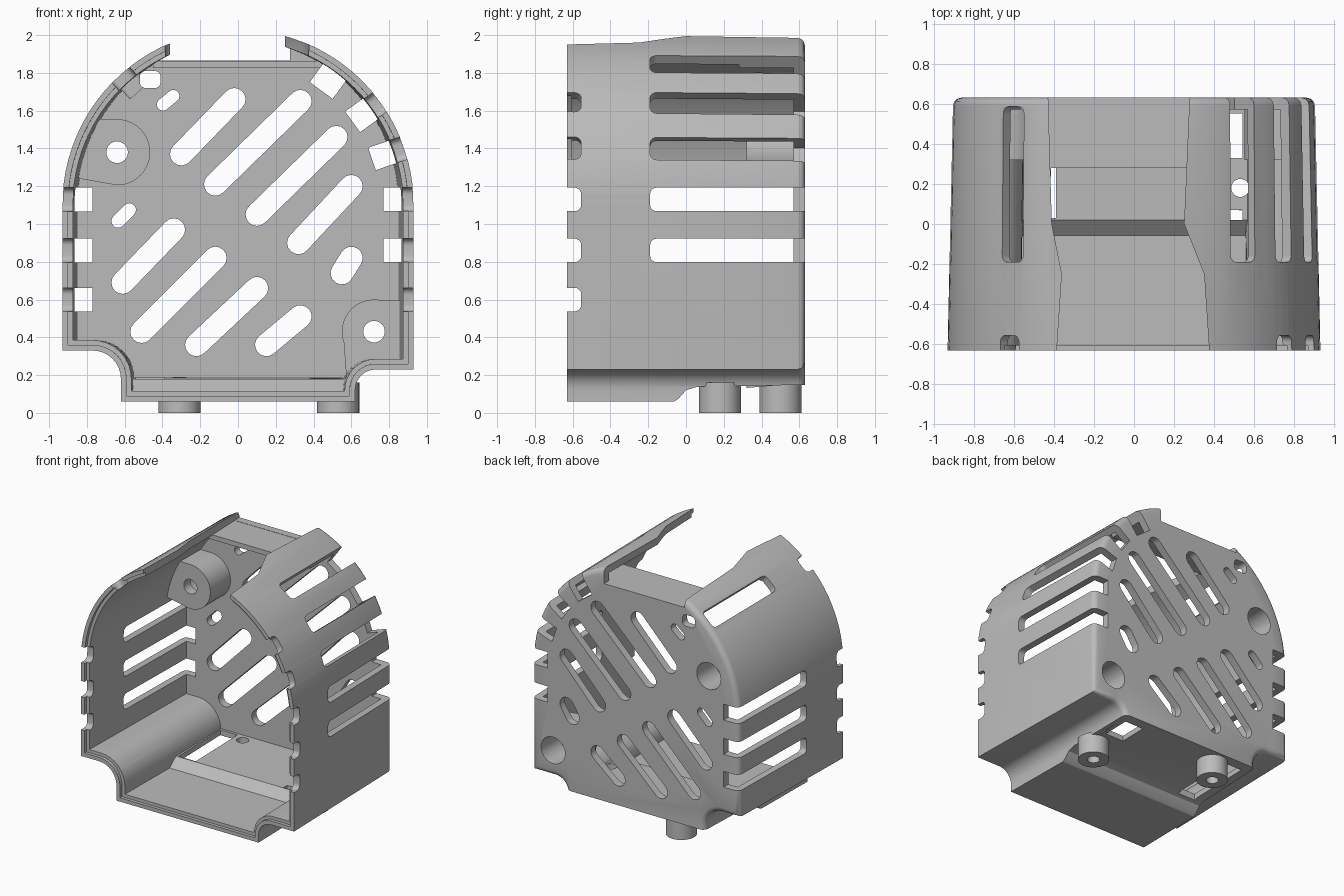
import bpy, bmesh, math
from mathutils import Matrix, Vector

if "Cube" in bpy.data.objects:
    bpy.data.objects.remove(bpy.data.objects["Cube"])

grey = bpy.data.materials.new("grey_plastic")
grey.use_nodes = True
grey.diffuse_color = (0.5, 0.5, 0.5, 1)
grey.node_tree.nodes["Principled BSDF"].inputs["Base Color"].default_value = (0.5, 0.5, 0.5, 1)

FRONT, BACK, WALL = -0.63, 0.63, 0.055
ARCH_Z, ARCH_R = 1.1, 0.93


def prism(name, pts, axis, a, b, taper=False, bevel=0, matrix=None):
    """Extrude a 2D outline along an axis from a to b."""
    def place(p, t):
        u, v = p
        if taper:
            u *= 1 - 0.03 * (t - FRONT) / (BACK - FRONT)
        return {"X": (t, u, v), "Y": (u, t, v), "Z": (u, v, t)}[axis]
    bm = bmesh.new()
    rings = [[bm.verts.new(place(p, t)) for p in pts] for t in (a, b)]
    n = len(pts)
    for i in range(n):
        j = (i + 1) % n
        bm.faces.new((rings[0][i], rings[0][j], rings[1][j], rings[1][i]))
    bm.faces.new(rings[0])
    end = bm.faces.new(rings[1])
    bmesh.ops.recalc_face_normals(bm, faces=bm.faces)
    if bevel:
        bmesh.ops.bevel(bm, geom=list(end.edges), offset=bevel, segments=3,
                        profile=0.5, affect="EDGES")
    if matrix:
        bm.transform(matrix)
    mesh = bpy.data.meshes.new(name)
    bm.to_mesh(mesh)
    bm.free()
    mesh.materials.append(grey)
    obj = bpy.data.objects.new(name, mesh)
    bpy.context.scene.collection.objects.link(obj)
    return obj


def combine(target, tool, op="DIFFERENCE", keep=False):
    """Apply a boolean and discard the tool."""
    mod = target.modifiers.new("cut", "BOOLEAN")
    mod.operation, mod.solver, mod.object = op, "EXACT", tool
    bpy.context.view_layer.objects.active = target
    bpy.ops.object.modifier_apply(modifier=mod.name)
    if not keep:
        bpy.data.objects.remove(tool)


def arc(cx, cy, r, start, end, n):
    return [(cx + r * math.cos(math.radians(start + (end - start) * i / n)),
             cy + r * math.sin(math.radians(start + (end - start) * i / n)))
            for i in range(n + 1)]


def circle(cx, cy, r, n=32):
    return arc(cx, cy, r, 0, 360 * (n - 1) / n, n - 1)


def box(x0, y0, x1, y1):
    return [(x0, y0), (x1, y0), (x1, y1), (x0, y1)]


def rounded(x0, y0, x1, y1, r):
    return (arc(x1 - r, y1 - r, r, 0, 90, 5) + arc(x0 + r, y1 - r, r, 90, 180, 5)
            + arc(x0 + r, y0 + r, r, 180, 270, 5) + arc(x1 - r, y0 + r, r, 270, 360, 5))


def inset(pts, d):
    """Offset a counter-clockwise outline inward."""
    out = []
    for i, p in enumerate(pts):
        p, a, b = Vector(p), Vector(pts[i - 1]), Vector(pts[(i + 1) % len(pts)])
        d1, d2 = (p - a).normalized(), (b - p).normalized()
        n1, n2 = Vector((-d1.y, d1.x)), Vector((-d2.y, d2.x))
        out.append(tuple(p + (n1 + n2) * d / (1 + n1.dot(n2))))
    return out


# Outer casing: arched outline with notched lower corners, hollowed from the front
outline = (arc(0, ARCH_Z, ARCH_R, 0, 180, 48) + [(-ARCH_R, 0.33)]
           + arc(-0.77, 0.18, 0.15, 90, 0, 8) + [(-0.62, 0.06), (0.62, 0.06)]
           + arc(0.73, 0.12, 0.11, 180, 90, 8) + [(ARCH_R, 0.23)])
casing = prism("casing", outline, "Y", FRONT, BACK, taper=True, bevel=0.04)
combine(casing, prism("hollow", inset(outline, WALL), "Y", -0.7, 0.57, taper=True))
combine(casing, prism("rim_step", inset(outline, 0.03), "Y", -0.7, -0.605, taper=True))

# Open top and the rear ledge
opening = [(0.38, -0.7), (0.35, -0.25), (0.25, 0), (0.28, 0.7),
           (-0.43, 0.7), (-0.41, 0), (-0.36, -0.25), (-0.39, -0.7)]
combine(casing, prism("top_opening", opening, "Z", 1.865, 2.2))
combine(casing, prism("ledge", box(-0.45, 0.28, 0.45, 0.6), "Z", 1.825, 1.863), "UNION")

# Raised rear floor with a sloped step
step = [(-0.15, 0.07), (0.6, 0.07), (0.6, 0.19), (0.02, 0.18), (-0.06, 0.112), (-0.15, 0.105)]
combine(casing, prism("floor_step", step, "X", -0.58, 0.58), "UNION")
under = [(-0.07, -0.1), (-0.07, 0.055), (-0.04, 0.075), (0, 0.12), (0.06, 0.138),
         (0.7, 0.15), (0.7, -0.1)]
combine(casing, prism("under_cut", under, "X", -0.9, 0.9))

# Floor windows beside the mounting posts
for window in (box(-0.54, 0.03, -0.39, 0.55), box(0.38, 0.33, 0.54, 0.55),
               box(0.38, 0.02, 0.54, 0.07)):
    combine(casing, prism("floor_window", window, "Z", 0.1, 0.26))

# Screw bosses joined to the side walls
limit = prism("boss_limit", inset(outline, 0.03), "Y", -0.5, 0.7, taper=True)
upper = arc(-0.64, 1.38, 0.175, -90, 90, 20) + [(-0.95, 1.555), (-0.95, 1.26)]
lower = arc(0.72, 0.43, 0.17, 90, 200, 16) + [(0.58, 0.1), (0.95, 0.1), (0.95, 0.59)]
for shape in (upper, lower):
    boss = prism("screw_boss", shape, "Y", 0.32, 0.6)
    combine(boss, limit, "INTERSECT", keep=True)
    combine(casing, boss, "UNION")
bpy.data.objects.remove(limit)
for x, z in ((-0.64, 1.38), (0.72, 0.43)):
    combine(casing, prism("screw_hole", circle(x, z, 0.057), "Y", 0.2, 0.8))
    combine(casing, prism("counterbore", circle(x, z, 0.105), "Y", 0.4, 0.8))


# Side vents and front rim notches, placed by angle around the arch
def side_cut(angle, z, width, depth, y0, y1):
    turn = (Matrix.Translation((0, 0, z))
            @ Matrix.Rotation(math.radians(-angle), 4, "Y"))
    shape = rounded(y0, -width / 2, y1, width / 2, 0.035)
    combine(casing, prism("vent", shape, "X", depth, 1.2, matrix=turn))


for angle, z, width in ((54, ARCH_Z, 0.15), (36, ARCH_Z, 0.135), (19, ARCH_Z, 0.125),
                        (0, 1.13, 0.125), (0, 0.86, 0.125),
                        (180, 1.13, 0.125), (180, 0.86, 0.125), (180, 0.6, 0.125)):
    side_cut(angle, z, width, 0.77 if z != ARCH_Z else 0.75, -0.19, 0.8)
side_cut(131, ARCH_Z, 0.14, 0.8, -0.19, 0.585)
for angle, z in ((36, ARCH_Z), (19, ARCH_Z), (132, ARCH_Z),
                 (0, 1.13), (0, 0.86), (0, 0.6), (180, 1.13), (180, 0.86), (180, 0.6)):
    side_cut(angle, z, 0.125, 0.8, -0.8, -0.555)

# Diagonal vents in the back wall: lower left corner, upper right corner, width
vents = [(-0.43, 1.60, -0.31, 1.71, 0.065), (-0.36, 1.31, 0.04, 1.72, 0.12),
         (-0.18, 1.15, 0.39, 1.71, 0.12), (0.04, 0.99, 0.58, 1.52, 0.12),
         (0.26, 0.84, 0.66, 1.26, 0.12), (0.49, 0.68, 0.66, 0.88, 0.12),
         (-0.67, 0.98, -0.54, 1.11, 0.07), (-0.67, 0.63, -0.28, 1.03, 0.12),
         (-0.57, 0.37, -0.06, 0.88, 0.12), (-0.28, 0.30, 0.16, 0.72, 0.12),
         (0.09, 0.30, 0.39, 0.57, 0.12)]
for x0, z0, x1, z1, w in vents:
    r = w / 2
    tilt = math.degrees(math.atan2(z1 - z0 - w, x1 - x0 - w))
    slot = (arc(x1 - r, z1 - r, r, tilt - 90, tilt + 90, 8)
            + arc(x0 + r, z0 + r, r, tilt + 90, tilt + 270, 8))
    combine(casing, prism("back_vent", slot, "Y", 0.45, 0.8))
combine(casing, prism("corner_vent", rounded(-0.52, 1.72, -0.41, 1.81, 0.03), "Y", 0.45, 0.8))

# Mounting posts under the rear floor
parts = [casing]
for name, x, y in (("mounting_post_left", 0.53, 0.18), ("mounting_post_right", -0.31, 0.5)):
    post = prism(name, circle(x, y, 0.112), "Z", 0, 0.16)
    for part in (post, casing):
        combine(part, prism("post_hole", circle(x, y, 0.045), "Z", -0.1, 0.3))
    parts.append(post)

bpy.ops.object.select_all(action="DESELECT")
for part in parts:
    part.select_set(True)
bpy.context.view_layer.objects.active = casing
bpy.ops.object.shade_smooth_by_angle(angle=math.radians(30))
